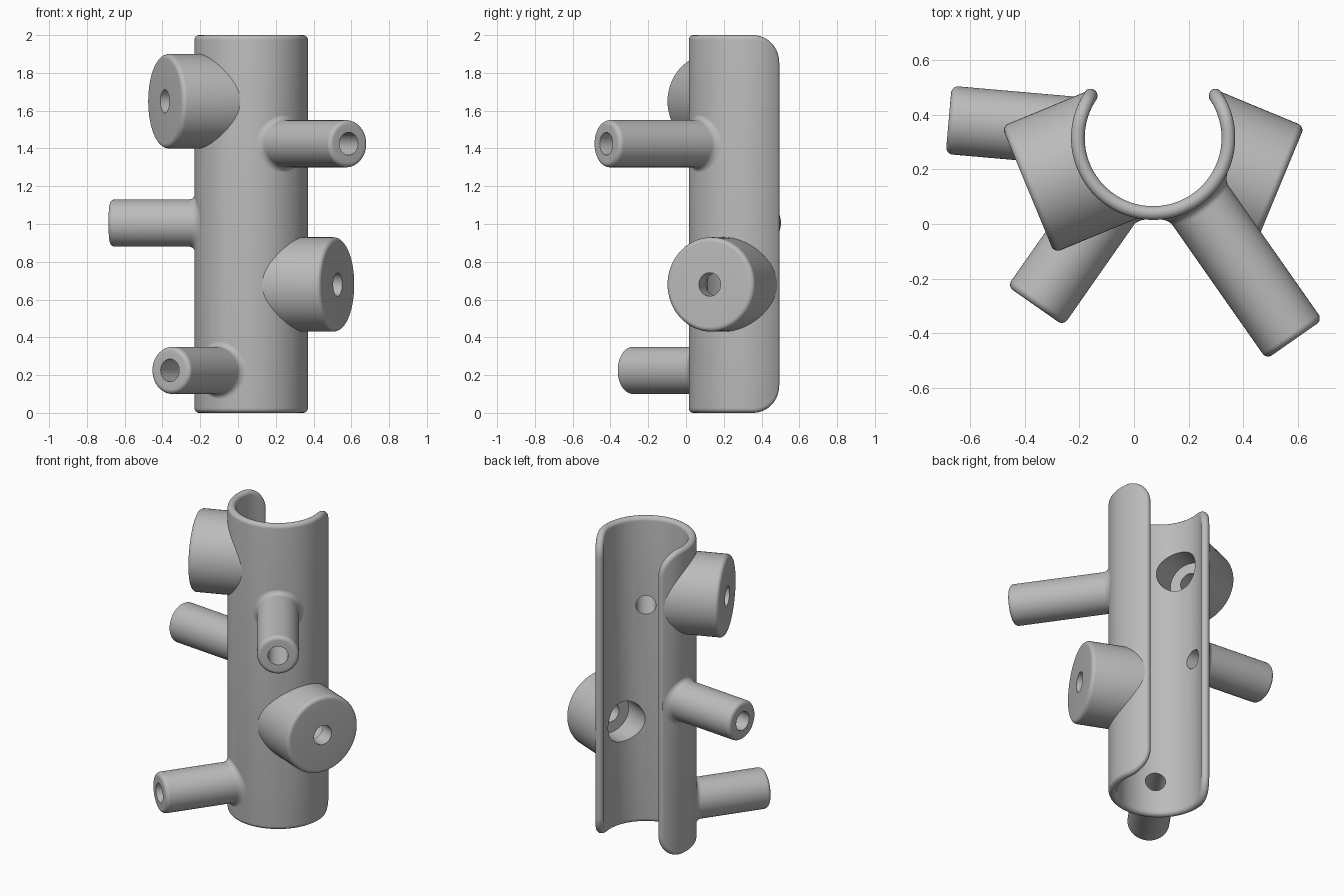
import bpy, bmesh
from math import sin, cos, pi, sqrt, radians
from mathutils import Vector

cube = bpy.data.objects.get("Cube")
if cube:
    bpy.data.objects.remove(cube)

CENTRE = Vector((0.07, 0.315, 0))     # axis of the open sleeve
OUTER, MID, HALF_WALL = 0.30, 0.275, 0.025
ROOT = 0.29                           # bosses are rooted inside the wall
SEGMENTS = 64

grey = bpy.data.materials.new("plain grey")
grey.use_nodes = True
grey.diffuse_color = (0.5, 0.5, 0.5, 1)
grey.node_tree.nodes["Principled BSDF"].inputs["Base Color"].default_value = grey.diffuse_color


def finish(name, bm):
    bmesh.ops.recalc_face_normals(bm, faces=bm.faces)
    mesh = bpy.data.meshes.new(name)
    bm.to_mesh(mesh)
    bm.free()
    mesh.materials.append(grey)
    ob = bpy.data.objects.new(name, mesh)
    bpy.context.collection.objects.link(ob)
    return ob


def smooth(ob):
    bpy.ops.object.select_all(action='DESELECT')
    ob.select_set(True)
    bpy.context.view_layer.objects.active = ob
    bpy.ops.object.shade_smooth_by_angle(angle=radians(35))


def bridge(bm, a, b):
    n = len(a)
    for i in range(n):
        bm.faces.new((a[i], a[(i + 1) % n], b[(i + 1) % n], b[i]))


def make_sleeve():
    """Curved sheet with rounded corners and a full-round rim."""
    half_arc, half_height, corner = MID * radians(124), 0.975, 0.125
    # upper outline as (arc position, height, normal)
    right = []
    for i in range(13):
        a = pi / 2 * i / 12
        right.append((half_arc - corner + corner * sin(a),
                      half_height - corner + corner * cos(a), sin(a), cos(a)))
    steps = 80
    span = half_arc - corner
    flat = [(span * (2 * i / steps - 1), half_height, 0, 1) for i in range(1, steps)]
    left = [(-s, z, -ns, nz) for s, z, ns, nz in reversed(right)]
    upper = left + flat + right
    outline = upper + [(s, -z, ns, -nz) for s, z, ns, nz in reversed(upper)]

    bm = bmesh.new()
    rings = []
    for k in range(13):
        t = -pi / 2 + pi * k / 12
        reach, r = HALF_WALL * cos(t), MID + HALF_WALL * sin(t)
        ring = []
        for s, z, ns, nz in outline:
            a = -pi / 2 + (s + ns * reach) / MID
            ring.append(bm.verts.new(CENTRE + Vector((r * cos(a), r * sin(a), 1 + z + nz * reach))))
        rings.append(ring)
    for a, b in zip(rings, rings[1:]):
        bridge(bm, a, b)
    # vertical strips for the inner and outer skins
    n = len(outline)
    for ring in (rings[0], rings[-1]):
        for i in range(len(upper) - 1):
            bm.faces.new((ring[i], ring[i + 1], ring[n - 2 - i], ring[n - 1 - i]))
    return finish("open_sleeve", bm)


def lathe(name, angle, z, profile, closed):
    """Turn (radius, base radius or None, height) rings around a radial axis.
    With a base radius, the height is measured from that curved wall."""
    d = radians(angle)
    axis, side = Vector((cos(d), sin(d), 0)), Vector((-sin(d), cos(d), 0))
    bm = bmesh.new()
    rings = []
    for rho, base, h in profile:
        ring = []
        for i in range(SEGMENTS):
            p = 2 * pi * i / SEGMENTS
            u = rho * cos(p)
            along = h + (sqrt(base * base - u * u) if base else 0)
            ring.append(bm.verts.new(CENTRE + axis * along + side * u
                                     + Vector((0, 0, z + rho * sin(p)))))
        rings.append(ring)
    for a, b in zip(rings, rings[1:]):
        bridge(bm, a, b)
    if closed:
        bridge(bm, rings[-1], rings[0])
    else:
        bm.faces.new(rings[0])
        bm.faces.new(rings[-1])
    return finish(name, bm)


def make_boss(name, angle, z, radius, length, hole, fillet=0, bore=None, seat=0.1):
    back = bore or hole
    profile = [(back, ROOT, 0), (radius + fillet, ROOT, 0)]
    # blend into the sleeve
    if fillet:
        for i in range(9):
            a = pi / 2 * i / 8
            profile.append((radius + fillet * (1 - sin(a)), OUTER, fillet * (1 - cos(a)) - 0.0005))
    # rounded rim of the end face
    rim = 0.025
    for i in range(9):
        a = pi / 2 * i / 8
        profile.append((radius - rim * (1 - cos(a)), None, length - rim * (1 - sin(a))))
    profile.append((hole, None, length))
    # stepped recess behind the small hole
    if bore:
        profile += [(hole, None, length - seat), (bore, None, length - seat)]
    smooth(lathe(name, angle, z, profile, True))
    # matching opening in the sleeve wall
    cutter = lathe(name + "_cutter", angle, z, [(back, None, 0.1), (back, None, 0.36)], False)
    cutter.hide_render = True
    return cutter


sleeve = make_sleeve()
cutters = [
    make_boss("upper_right_large_boss", 202.5, 1.65, 0.25, 0.495, 0.062, bore=0.13),
    make_boss("lower_left_large_boss", -22.5, 0.68, 0.25, 0.495, 0.062, bore=0.13),
    make_boss("front_left_tube", -55, 1.425, 0.125, 0.90, 0.06, fillet=0.03),
    make_boss("front_right_tube", 235, 0.225, 0.125, 0.75, 0.06, fillet=0.03),
    make_boss("side_right_tube", 175, 1.005, 0.125, 0.75, 0.06, fillet=0.03),
]

# open the holes through the sleeve wall
bpy.context.view_layer.objects.active = sleeve
for cutter in cutters:
    mod = sleeve.modifiers.new("hole", 'BOOLEAN')
    mod.operation, mod.solver, mod.object = 'DIFFERENCE', 'EXACT', cutter
    bpy.ops.object.modifier_apply(modifier=mod.name)
    bpy.data.objects.remove(cutter)
smooth(sleeve)
